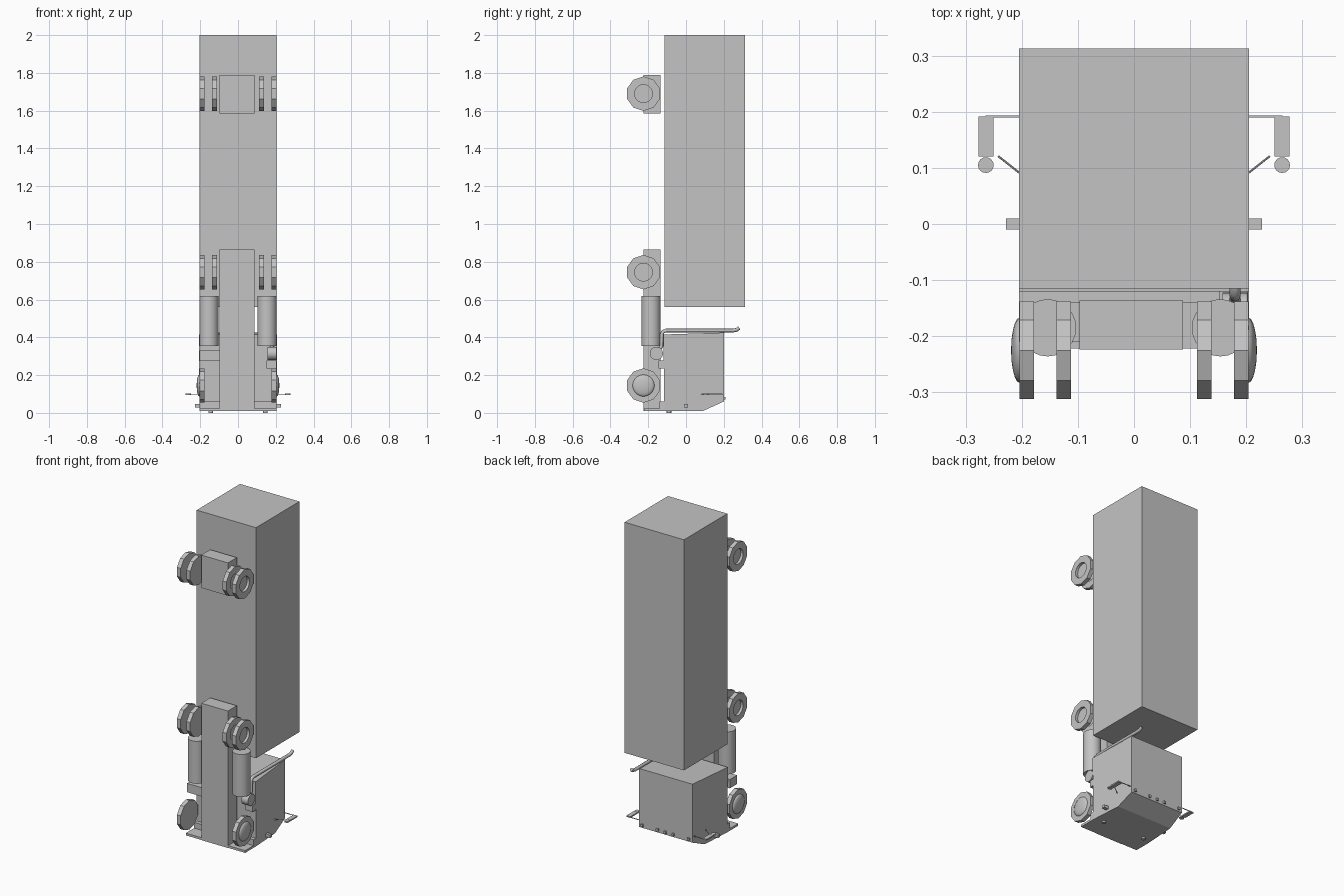
import bpy, bmesh, math
from mathutils import Matrix, Vector

if "Cube" in bpy.data.objects:
    bpy.data.objects.remove(bpy.data.objects["Cube"])

grey = bpy.data.materials.new("plain_grey")
grey.diffuse_color = (0.55, 0.55, 0.55, 1)
grey.use_nodes = True
grey.node_tree.nodes["Principled BSDF"].inputs["Base Color"].default_value = grey.diffuse_color


def finish(name, bm, smooth=False):
    bmesh.ops.recalc_face_normals(bm, faces=bm.faces[:])
    me = bpy.data.meshes.new(name)
    bm.to_mesh(me)
    bm.free()
    me.materials.append(grey)
    ob = bpy.data.objects.new(name, me)
    bpy.context.collection.objects.link(ob)
    if smooth:
        bpy.ops.object.select_all(action='DESELECT')
        ob.select_set(True)
        bpy.context.view_layer.objects.active = ob
        bpy.ops.object.shade_smooth_by_angle(angle=math.radians(35))
    return ob


def box(name, x, y, z):
    bm = bmesh.new()
    size = Matrix.Diagonal((x[1] - x[0], y[1] - y[0], z[1] - z[0], 1))
    mid = Matrix.Translation((sum(x) / 2, sum(y) / 2, sum(z) / 2))
    bmesh.ops.create_cube(bm, size=1, matrix=mid @ size)
    return finish(name, bm)


def cylinder(name, centre, r, length, axis, sides=24):
    bm = bmesh.new()
    turn = Vector((0, 0, 1)).rotation_difference(Vector(axis)).to_matrix().to_4x4()
    bmesh.ops.create_cone(bm, cap_ends=True, segments=sides, radius1=r, radius2=r,
                          depth=length, matrix=Matrix.Translation(centre) @ turn)
    return finish(name, bm, True)


def lathe_x(name, centre, s, rings, n, smooth=False):
    """Stack rings (x offset, radius function of index) along the x axis and cap both ends."""
    bm = bmesh.new()
    loops = []
    for dx, rad in rings:
        loops.append([bm.verts.new((centre[0] + s * dx,
                                    centre[1] + rad(i) * math.sin(math.tau * i / n),
                                    centre[2] + rad(i) * math.cos(math.tau * i / n)))
                      for i in range(n)])
    for a, b in zip(loops, loops[1:]):
        for i in range(n):
            j = (i + 1) % n
            bm.faces.new((a[i], a[j], b[j], b[i]))
    bm.faces.new(loops[0])
    bm.faces.new(loops[-1])
    return finish(name, bm, smooth)


def wheel(name, x, z, s, recess):
    # ten-sided tyre with a round hub opening
    R = 0.091
    tyre = lambda i: R if i % 2 == 0 else R * math.cos(math.pi / 10)
    hole = lambda i: 0.047
    rings = [(0, tyre), (0.026, tyre)]
    if recess:
        rings += [(0.026, hole), (0.010, hole)]
    return lathe_x(name, (s * x, -0.225, z), s, rings, 20)


# Trailer box
box("trailer", (-0.205, 0.205), (-0.115, 0.313), (0.56, 2.0))

# Chassis rail and rear bogie
box("chassis", (-0.097, 0.087), (-0.224, -0.136), (0.01, 0.865))
box("rear_bogie", (-0.097, 0.087), (-0.224, -0.136), (1.585, 1.79))

# Cab: side profile (y, z), narrowing towards the roof
bm = bmesh.new()
profile = [(-0.115, 0.01), (0.09, 0.01), (0.2, 0.06), (0.2, 0.425), (-0.12, 0.415)]
sides = []
for s in (-1, 1):
    sides.append([bm.verts.new((s * (0.205 - 0.02 * (y + 0.115) / 0.315), y, z))
                  for y, z in profile])
    bm.faces.new(sides[-1])
for i in range(5):
    j = (i + 1) % 5
    bm.faces.new((sides[0][i], sides[0][j], sides[1][j], sides[1][i]))
finish("cab", bm)

# Bumper plate and lower cab sill
box("cab_sill", (-0.205, 0.205), (-0.14, -0.11), (0.01, 0.06))
box("bumper", (-0.205, 0.205), (-0.222, -0.135), (0.01, 0.024))

# Roof marker lights
for i, x in enumerate((-0.16, -0.055, 0.0, 0.055, 0.16)):
    box(f"roof_light_{i}", (x - 0.007, x + 0.007), (0.195, 0.21), (0.07, 0.085))

for s, side in ((-1, "left"), (1, "right")):
    # Wheels
    for axle, z in (("drive", 0.745), ("trailer", 1.69)):
        wheel(f"{axle}_outer_wheel_{side}", 0.178, z, s, True)
        wheel(f"{axle}_inner_wheel_{side}", 0.112, z, s, True)
    wheel(f"front_wheel_{side}", 0.178, 0.145, s, False)
    # Domed front hub
    dome = [(0.204 + 0.015 * math.sin(t), 0.058 * math.cos(t))
            for t in (0, 0.3, 0.6, 0.9, 1.2, 1.5)]
    lathe_x(f"front_hub_{side}", (0, -0.225, 0.145), s,
            [(dx, lambda i, r=r: r) for dx, r in dome], 20, True)
    # Fuel tank
    cylinder(f"fuel_tank_{side}", (s * 0.154, -0.185, 0.4875), 0.051, 0.265, (0, 0, 1))

    def sided(name, x, y, z):
        return box(f"{name}_{side}", sorted((s * x[0], s * x[1])), y, z)

    # Side marker and headlight
    sided("side_marker", (0.195, 0.228), (-0.01, 0.01), (0.028, 0.046))
    cylinder(f"headlight_{side}", (s * 0.145, -0.09, 0.007), 0.012, 0.014, (0, 0, 1), 12)
    # Mirrors with thin arms
    sided("mirror", (0.25, 0.277), (0.12, 0.192), (0.095, 0.103))
    cylinder(f"round_mirror_{side}", (s * 0.264, 0.105, 0.099), 0.014, 0.008, (0, 0, 1), 16)
    sided("mirror_top_arm", (0.18, 0.265), (0.190, 0.193), (0.097, 0.101))
    a, b = Vector((s * 0.19, 0.08, 0.099)), Vector((s * 0.242, 0.121, 0.099))
    cylinder(f"mirror_low_arm_{side}", (a + b) / 2, 0.002, (b - a).length, b - a, 6)

# Battery box, air cleaner and step
box("battery_box", (-0.205, -0.09), (-0.21, -0.14), (0.275, 0.33))
cylinder("muffler", (0.18, -0.157, 0.315), 0.035, 0.045, (1, 0, 0))
box("step", (0.152, 0.203), (-0.145, -0.115), (0.235, 0.277))

# Bent exhaust stack
curve = bpy.data.curves.new("exhaust_path", 'CURVE')
curve.dimensions = '3D'
curve.bevel_depth = 0.01
curve.bevel_resolution = 2
curve.use_fill_caps = True
path = [(-0.15, 0.325), (-0.13, 0.352), (-0.128, 0.415), (-0.122, 0.43),
        (-0.105, 0.436), (0.25, 0.436), (0.268, 0.44), (0.282, 0.45)]
line = curve.splines.new('POLY')
line.points.add(len(path) - 1)
for p, (y, z) in zip(line.points, path):
    p.co = (0.18, y, z, 1)
curve.materials.append(grey)
bpy.context.collection.objects.link(bpy.data.objects.new("exhaust", curve))
